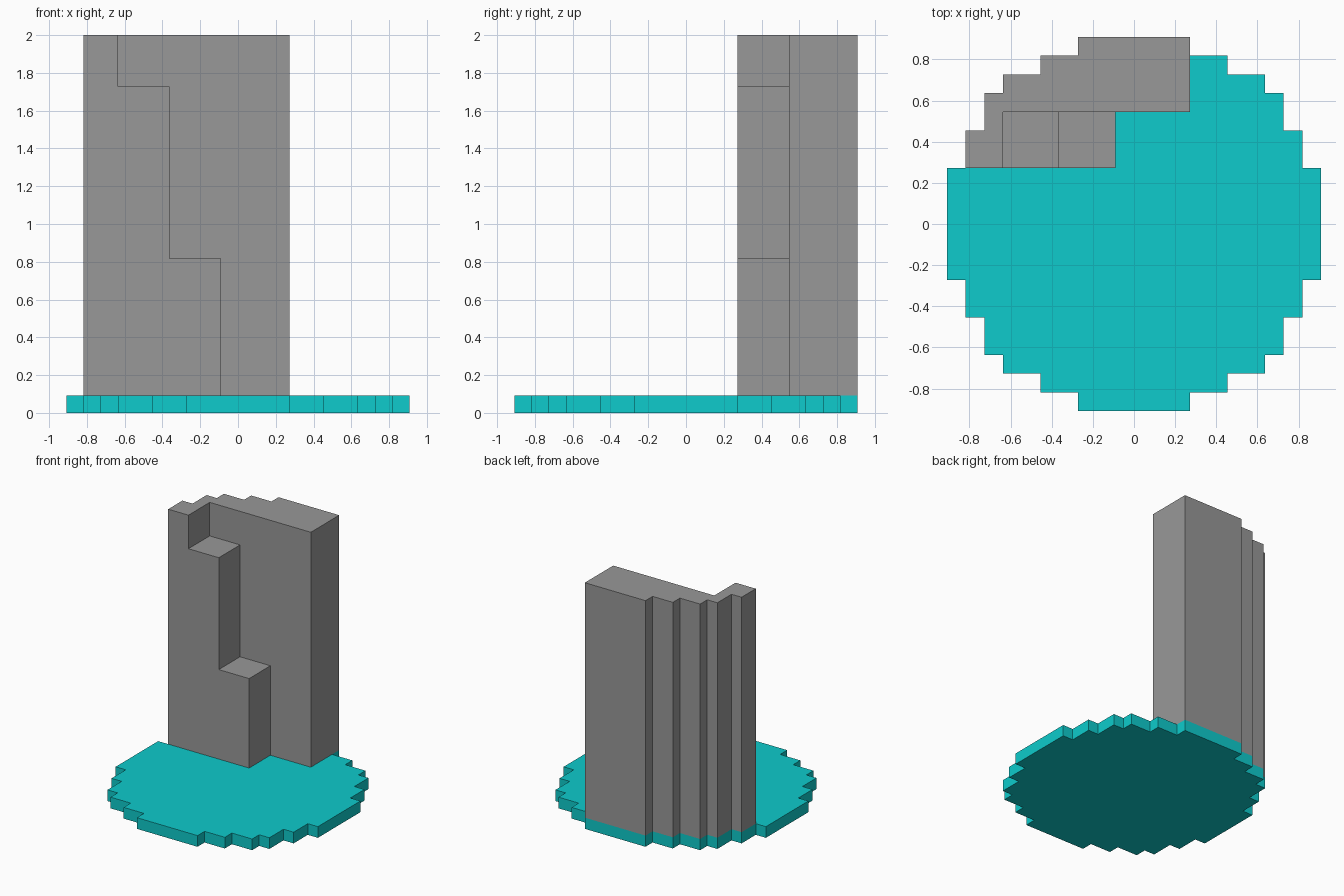
import bpy, bmesh
from mathutils import Vector

if "Cube" in bpy.data.objects:
    bpy.data.objects.remove(bpy.data.objects["Cube"])

U = 2 / 22  # one grid step of the blocky model


def material(name, rgb):
    m = bpy.data.materials.new(name)
    m.diffuse_color = (*rgb, 1)
    m.use_nodes = True
    m.node_tree.nodes["Principled BSDF"].inputs["Base Color"].default_value = m.diffuse_color
    return m


def prism(name, points, sweep, mat=None):
    """Extrude a closed outline (in grid steps) along a sweep vector."""
    bm = bmesh.new()
    face = bm.faces.new([bm.verts.new(Vector(p) * U) for p in points])
    ext = bmesh.ops.extrude_face_region(bm, geom=[face], use_keep_orig=True)
    verts = [v for v in ext["geom"] if isinstance(v, bmesh.types.BMVert)]
    bmesh.ops.translate(bm, verts=verts, vec=Vector(sweep) * U)
    bmesh.ops.recalc_face_normals(bm, faces=bm.faces)
    mesh = bpy.data.meshes.new(name)
    bm.to_mesh(mesh)
    bm.free()
    ob = bpy.data.objects.new(name, mesh)
    bpy.context.collection.objects.link(ob)
    if mat:
        mesh.materials.append(mat)
    return ob


cyan = material("cyan", (0.0044, 0.597, 0.604))
grey = material("grey", (0.314, 0.314, 0.314))

# Stepped quarter circle, mirrored into the full round base
quarter = [(10, 3), (9, 3), (9, 5), (8, 5), (8, 7), (7, 7),
           (7, 8), (5, 8), (5, 9), (3, 9), (3, 10)]
left = [(-x, y) for x, y in reversed(quarter)]
half = quarter + left
outline = half + [(-x, -y) for x, y in half]
prism("round_base", [(x, y, 0) for x, y in outline], (0, 0, 1), cyan)

# Wall block follows the back left rim of the base
foot = left[:-1] + [(-9, 3), (-1, 3), (-1, 6), (3, 6), (3, 10)]
wall = prism("stepped_wall", [(x, y, 1) for x, y in foot], (0, 0, 21), grey)

# Cutter that carves the descending steps out of the wall's front
steps = [(-7, 24), (-7, 19), (-4, 19), (-4, 9), (0, 9), (0, 24)]
cutter = prism("step_cutter", [(x, 2, z) for x, z in steps], (0, 4, 0))
cutter.hide_render = True
cutter.hide_viewport = True
cut = wall.modifiers.new("steps", "BOOLEAN")
cut.operation = "DIFFERENCE"
cut.solver = "EXACT"
cut.object = cutter
